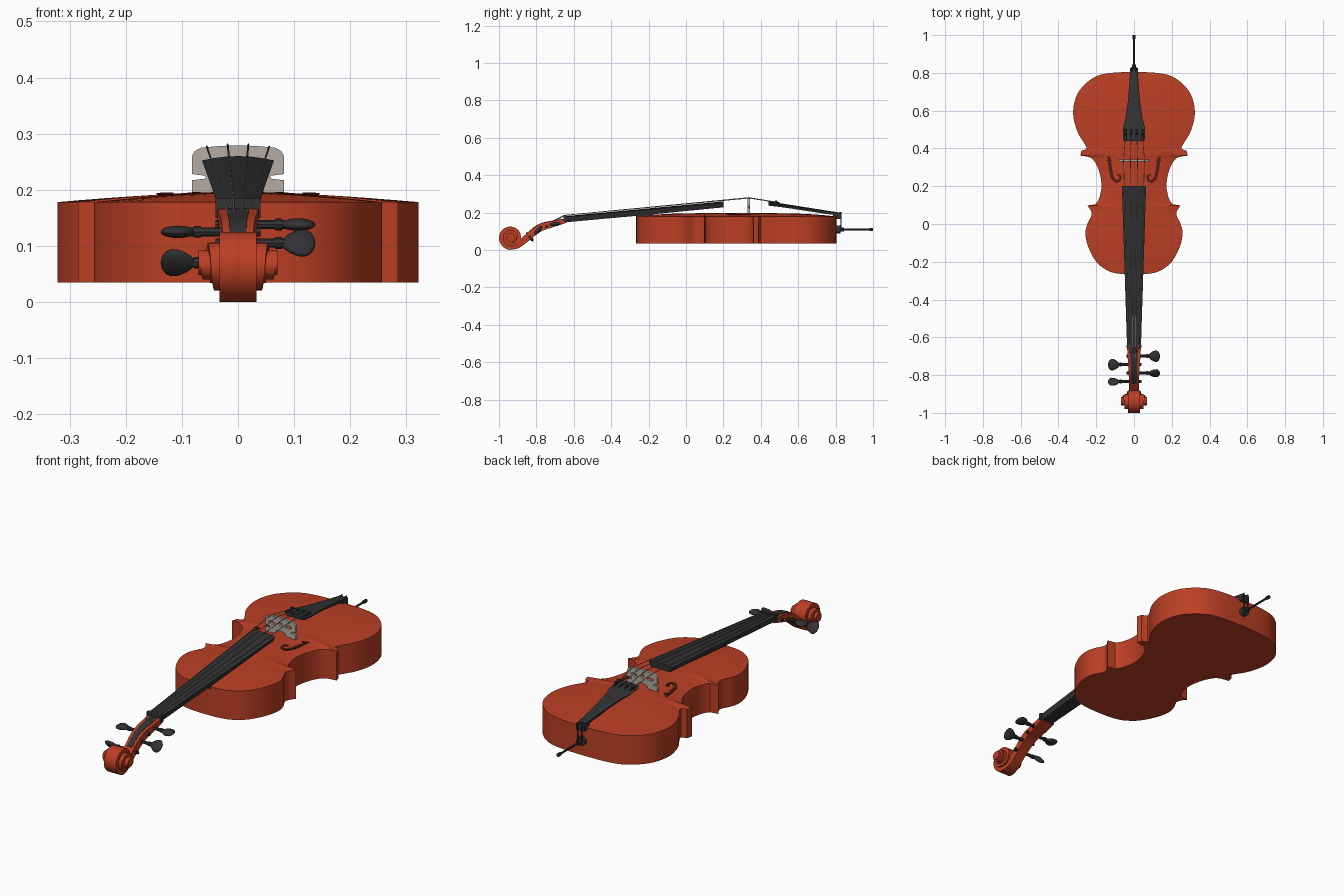
import bpy, bmesh, math
from mathutils import Vector

if "Cube" in bpy.data.objects:
    bpy.data.objects.remove(bpy.data.objects["Cube"])


def material(name, col):
    m = bpy.data.materials.new(name)
    m.diffuse_color = (*col, 1)
    m.use_nodes = True
    m.node_tree.nodes["Principled BSDF"].inputs["Base Color"].default_value = m.diffuse_color
    return m


VARNISH = material("red_brown_varnish", (0.50, 0.05, 0.018))
EBONY = material("ebony_black", (0.032, 0.032, 0.034))
PALE = material("pale_bridge_wood", (0.46, 0.41, 0.36))
STEEL = material("string_grey", (0.30, 0.30, 0.29))
HOLE = material("sound_hole_dark", (0.09, 0.012, 0.006))


def finish(o, name, mat, smooth=35):
    o.name = name
    o.data.materials.clear()
    o.data.materials.append(mat)
    bpy.ops.object.select_all(action='DESELECT')
    o.select_set(True)
    bpy.context.view_layer.objects.active = o
    if o.type == 'CURVE':
        bpy.ops.object.convert(target='MESH')
        o = bpy.context.object
    if smooth:
        bpy.ops.object.shade_smooth_by_angle(angle=math.radians(smooth))
    return o


def loft(name, rings, mat, smooth=35):
    """Closed skin through equal-length rings of points, capped at both ends."""
    bm = bmesh.new()
    vs = [[bm.verts.new(p) for p in r] for r in rings]
    n = len(vs[0])
    for a, b in zip(vs, vs[1:]):
        for i in range(n):
            bm.faces.new((a[i], a[(i + 1) % n], b[(i + 1) % n], b[i]))
    bm.faces.new(vs[0])
    bm.faces.new(vs[-1])
    bmesh.ops.recalc_face_normals(bm, faces=bm.faces)
    me = bpy.data.meshes.new(name)
    bm.to_mesh(me)
    bm.free()
    o = bpy.data.objects.new(name, me)
    bpy.context.collection.objects.link(o)
    return finish(o, name, mat, smooth)


def tube(name, pts, r, mat, res=2):
    cu = bpy.data.curves.new(name, 'CURVE')
    cu.dimensions = '3D'
    cu.bevel_depth, cu.bevel_resolution, cu.use_fill_caps = r, res, True
    s = cu.splines.new('POLY')
    s.points.add(len(pts) - 1)
    for p, c in zip(s.points, pts):
        p.co = (*c, 1)
    o = bpy.data.objects.new(name, cu)
    bpy.context.collection.objects.link(o)
    return finish(o, name, mat)


def box(name, lo, hi, mat):
    rings = [[(lo[0], y, lo[2]), (hi[0], y, lo[2]), (hi[0], y, hi[2]), (lo[0], y, hi[2])]
             for y in (lo[1], hi[1])]
    return loft(name, rings, mat, 0)


def catmull(pts, n=4):
    p = [Vector(q) for q in pts]
    p = [2 * p[0] - p[1]] + p + [2 * p[-1] - p[-2]]
    out = []
    for a, b, c, d in zip(p, p[1:], p[2:], p[3:]):
        for k in range(n):
            t = k / n
            out.append(0.5 * (2 * b + (c - a) * t + (2 * a - 5 * b + 4 * c - d) * t * t
                              + (3 * b - a - 3 * c + d) * t ** 3))
    return out + [p[-2]]


# Body: half outline (half width, y) in three runs meeting at the corners
upper = [(.02, -.267), (.08, -.263), (.14, -.247), (.20, -.20), (.243, -.12), (.257, -.05),
         (.247, .0), (.225, .045), (.228, .07), (.247, .098)]
waist = [(.205, .104), (.185, .135), (.172, .20), (.182, .27), (.205, .325), (.235, .353), (.285, .362)]
lower = [(.278, .388), (.252, .40), (.265, .43), (.30, .49), (.322, .58), (.308, .67), (.265, .735),
         (.20, .782), (.12, .80), (.02, .805)]
outline = catmull(upper) + catmull(waist) + catmull(lower)


def arch(t, y):
    return .178 + .019 * (1 - abs(t) ** 1.7) * max(0, 1 - abs((y - .27) / .537) ** 4)


T = [i / 8 for i in range(-8, 9)]
loft("body", [[(-w, y, .035), (w, y, .035)] + [(t * w, y, arch(t, y)) for t in reversed(T)]
              for w, y in outline], VARNISH, 30)

# Sound holes: S-shaped ribbons following the arched top
f_path = catmull([(.165, .385), (.185, .40), (.188, .43), (.165, .437), (.145, .41), (.134, .36), (.126, .30),
                  (.115, .25), (.095, .225), (.075, .235), (.075, .258), (.09, .26)])
for side, sx in (("left", -1), ("right", 1)):
    rings = []
    for i, p in enumerate(f_path):
        d = (f_path[min(i + 1, len(f_path) - 1)] - f_path[max(i - 1, 0)]).normalized()
        q = Vector((-d.y, d.x)) * (.004 + .005 * math.sin(math.pi * i / (len(f_path) - 1)))
        z = arch(p.x / .21, p.y)
        rings.append([(sx * (p.x + a * q.x), p.y + a * q.y, z + h)
                      for a, h in ((-1, -.004), (1, -.004), (1, .002), (-1, .002))])
    loft("sound_hole_" + side, rings, HOLE, 0)
    tube("sound_hole_notch_" + side, [(sx * .115, .335, .1935), (sx * .145, .335, .1925)], .002, HOLE)


# Fingerboard and tailpiece: arched boards given as (y, half width, bottom, top)
def board(name, rows, under=.8):
    rings = []
    for y, w, z0, z1 in rows:
        crown = .12 * w
        rings.append([(-w * under, y, z0), (w * under, y, z0)]
                     + [(w * t, y, z1 - crown * t * t) for t in (1, .67, .33, 0, -.33, -.67, -1)])
    return loft(name, rings, EBONY)


board("fingerboard", [(-.645, .037, .148, .181), (-.27, .049, .182, .216), (.20, .064, .228, .26)])
box("neck_heel", (-.036, -.268, .165), (.036, -.17, .195), EBONY)
box("nut", (-.04, -.655, .15), (.04, -.64, .184), EBONY)
board("tailpiece", [(.44, .052, .238, .258), (.45, .059, .236, .258), (.51, .058, .229, .249),
                    (.56, .045, .222, .241), (.65, .032, .208, .227), (.75, .024, .193, .211),
                    (.81, .02, .185, .202)])

# Pegbox: (y, half width, top, bottom), curving down into the scroll
neck = [(-.64, .037, .168, .145), (-.70, .034, .158, .126), (-.76, .030, .147, .106), (-.80, .028, .130, .082),
        (-.835, .026, .103, .054), (-.87, .026, .072, .026), (-.90, .029, .045, .008), (-.935, .033, .03, .001)]
prof = catmull(neck, 3)
loft("pegbox", [[(-w, y, b), (w, y, b), (w, y, t), (-w, y, t)] for y, w, t, b in prof], VARNISH)
loft("pegbox_slot", [[(-w * .55, y, t - .006), (w * .55, y, t - .006), (w * .55, y, t + .0015), (-w * .55, y, t + .0015)]
                     for y, w, t, b in prof if -.85 < y < -.655], EBONY, 0)

# Scroll: ribbon winding inward while it widens sideways
rings = []
N = 90
for i in range(N + 1):
    t = i / N
    a = 2 * math.pi * 2.4 * t
    r = .068 - .048 * t ** .95
    w = .033 + .037 * max(0, (t - .3) / .7) ** .75
    dy, dz = -math.sin(a), -math.cos(a)
    rings.append([(x, -.937 + dy * q, .068 + dz * q)
                  for x, q in ((-w, r), (w, r), (w, max(r - .026, .002)), (-w, max(r - .026, .002)))])
loft("scroll", rings, VARNISH)
for w, r in ((.031, .055), (.05, .036), (.07, .022)):
    tube("scroll_core", [(-w, -.937, .07), (w, -.937, .07)], r, VARNISH, 6)

# Pegs: shaft through the pegbox plus a flattened head
pegs = [(-.70, 1, .138, 5), (-.745, -1, .125, 0), (-.79, 1, .105, 50), (-.835, -1, .07, -50)]
for i, (y, s, z, tilt) in enumerate(pegs):
    tube(f"peg_shaft_{i + 1}", [(-s * .04, y, z), (s * .095, y, z)], .008, EBONY)
    tube(f"peg_collar_{i + 1}", [(s * .066, y, z), (s * .078, y, z)], .0105, EBONY)
    bpy.ops.mesh.primitive_uv_sphere_add(segments=16, ring_count=10, location=(s * .107, y, z))
    o = bpy.context.object
    for v in o.data.vertices:
        fat = 1 + .35 * v.co.x * s
        v.co = Vector((v.co.x * .031, v.co.y * .029 * fat, v.co.z * .011))
    o.rotation_euler.x = math.radians(tilt)
    finish(o, f"peg_head_{i + 1}", EBONY, 60)

# Bridge: flat outline with pierced holes
half = [(.0, .216), (.022, .211), (.036, .193), (.082, .190), (.082, .217), (.058, .220), (.058, .225), (.082, .228),
        (.082, .260), (.077, .269), (.066, .275), (.033, .278), (0, .279)]
loops = [half + [(-x, z) for x, z in reversed(half[1:-1])],
         [(0, .235), (.012, .25), (.006, .257), (0, .253), (-.006, .257), (-.012, .25)]]
for s in (-1, 1):
    loops.append([(s * x, z) for x, z in ((.028, .236), (.05, .238), (.064, .247), (.05, .253), (.03, .247))])
cu = bpy.data.curves.new("bridge", 'CURVE')
cu.dimensions, cu.fill_mode, cu.extrude = '2D', 'BOTH', .006
for lp in loops:
    sp = cu.splines.new('POLY')
    sp.points.add(len(lp) - 1)
    sp.use_cyclic_u = True
    for p, (x, z) in zip(sp.points, lp):
        p.co = (x, z, 0, 1)
o = bpy.data.objects.new("bridge", cu)
bpy.context.collection.objects.link(o)
o.location.y = .336
o.rotation_euler.x = math.pi / 2
finish(o, "bridge", PALE, 0)

# Strings from peg over nut and bridge to the tailpiece, with fine tuners
order = [1, 3, 2, 0]
for i, k in enumerate((-1.5, -.5, .5, 1.5)):
    py, _, pz, _ = pegs[order[i]]
    drop = .0018 * k * k
    tube(f"string_{i + 1}", [(k * .008, py, pz + .012), (k * .017, -.65, .186 - drop / 3), (k * .037, .336, .281 - drop),
                             (k * .030, .47, .259 - drop / 2)], .0018, STEEL, 1)
    tube(f"fine_tuner_{i + 1}", [(k * .030, .475, .245), (k * .030, .485, .264)], .006, EBONY)
    tube(f"tuner_lever_{i + 1}", [(k * .030, .445, .257), (k * .030, .50, .253)], .004, EBONY, 1)

# Tail wire, saddle and end pin
box("saddle", (-.022, .785, .165), (.022, .825, .197), EBONY)
for s in (-1, 1):
    tube("tail_wire", [(s * .012, .79, .196), (s * .012, .828, .2), (s * .01, .828, .12)], .004, EBONY, 1)
tube("end_pin_button", [(0, .795, .11), (0, .826, .11)], .022, EBONY, 4)
tube("end_pin_collar", [(0, .82, .11), (0, .845, .11)], .011, EBONY)
tube("end_pin_rod", [(0, .82, .11), (0, .99, .11)], .005, EBONY)
tube("end_pin_tip", [(0, .98, .11), (0, 1.0, .11)], .0085, EBONY)
